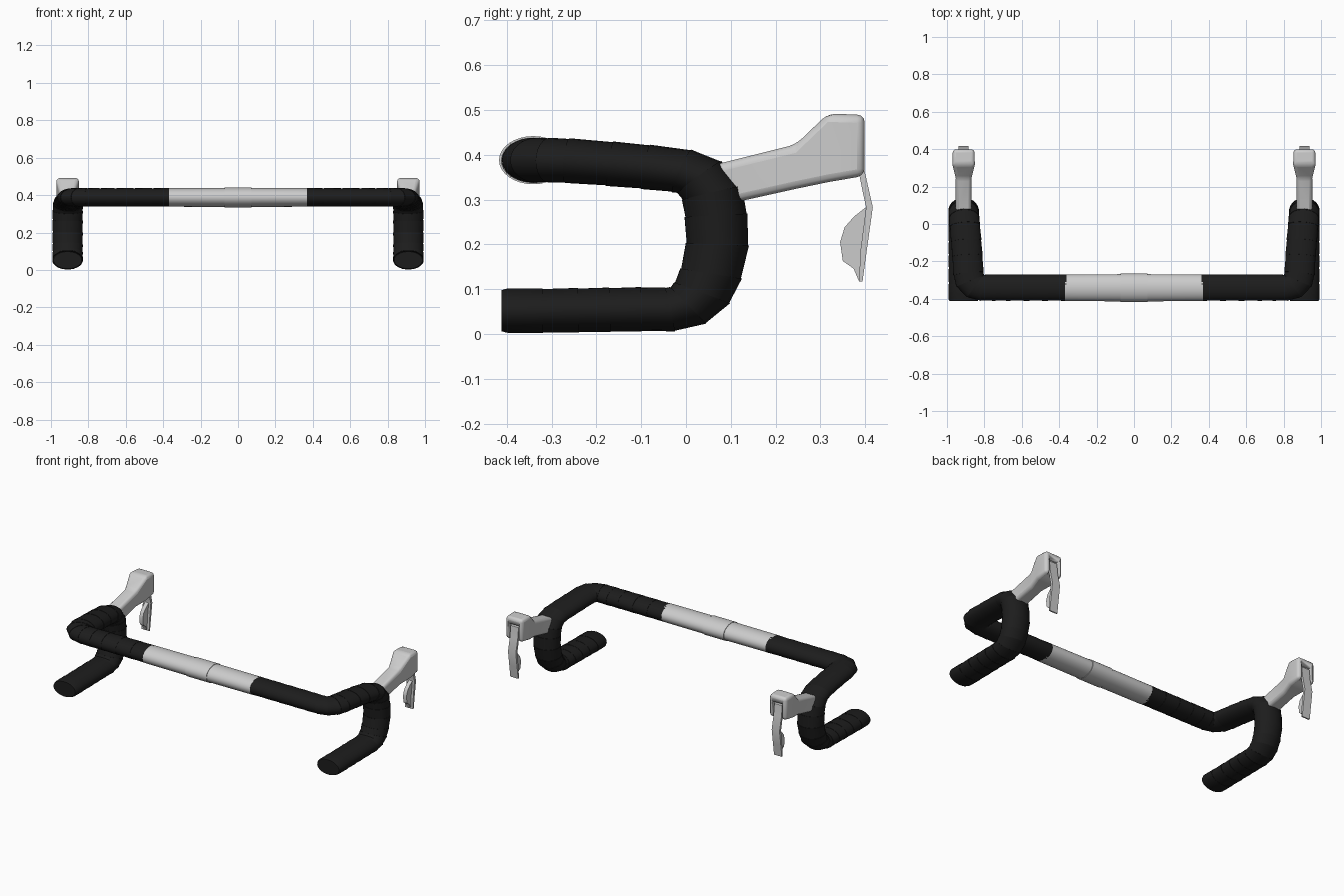
import bpy, bmesh, math
from mathutils import Vector

if "Cube" in bpy.data.objects:
    bpy.data.objects.remove(bpy.data.objects["Cube"])

RAD = Vector((0.082, 0.071, 0.050))   # tube radii along x, y, z
CX = 0.911                            # x of hoods and drops


def make_object(name, bm, mat=None, mirror=True, angle=35):
    bmesh.ops.recalc_face_normals(bm, faces=bm.faces)
    me = bpy.data.meshes.new(name)
    bm.to_mesh(me)
    bm.free()
    ob = bpy.data.objects.new(name, me)
    bpy.context.collection.objects.link(ob)
    if mat:
        me.materials.append(mat)
    bpy.ops.object.select_all(action='DESELECT')
    ob.select_set(True)
    bpy.context.view_layer.objects.active = ob
    bpy.ops.object.shade_smooth_by_angle(angle=math.radians(angle))
    if mirror:
        ob.modifiers.new("mirror", 'MIRROR').use_mirror_merge = False
    return ob


def bridge(bm, rings):
    for a, b in zip(rings, rings[1:]):
        n = len(a)
        for i in range(n):
            j = (i + 1) % n
            bm.faces.new((a[i], a[j], b[j], b[i]))
    bm.faces.new(rings[0])
    bm.faces.new(rings[-1])


def tube(name, nodes, mat=None, mirror=True, sides=24):
    """Sweep a circle along (x, y, z, radii) nodes; several radii make a step."""
    pts = [Vector([c / r for c, r in zip(n[:3], RAD)]) for n in nodes]
    bm = bmesh.new()
    rings, prev, side = [], None, Vector((0, 0, 1))
    for k, p in enumerate(pts):
        d0 = (p - pts[k - 1]).normalized() if k else None
        d1 = (pts[k + 1] - p).normalized() if k < len(pts) - 1 else None
        t = ((d0 or d1) + (d1 or d0)).normalized()
        if prev:
            side = prev.rotation_difference(t) @ side
        side = (side - t * side.dot(t)).normalized()
        up = t.cross(side)
        prev = t
        for r in nodes[k][3]:
            ring = []
            for i in range(sides):
                a = 2 * math.pi * i / sides
                q = p + (side * math.cos(a) + up * math.sin(a)) * r
                ring.append(bm.verts.new([c * s for c, s in zip(q, RAD)]))
            rings.append(ring)
    bridge(bm, rings)
    return make_object(name, bm, mat, mirror)


black = bpy.data.materials.new("black_tape")
black.diffuse_color = (0.012, 0.012, 0.012, 1)
black.use_nodes = True
black.node_tree.nodes["Principled BSDF"].inputs["Base Color"].default_value = black.diffuse_color

# Bar tape: tops, elbow, ramp, curved drop; every wrap has a small step
path = [(.36, -.34, .388), (.46, -.34, .388), (.56, -.34, .388), (.66, -.34, .388),
        (.74, -.34, .388), (.81, -.34, .388), (.85, -.332, .388), (.876, -.305, .388),
        (.885, -.265, .387), (.891, -.17, .380), (.897, -.09, .373), (.904, -.01, .364),
        (.908, .03, .350), (CX, .058, .315), (CX, .067, .265), (CX, .070, .20),
        (CX, .056, .135), (CX, .036, .092), (CX, .005, .064), (CX, -.035, .055),
        (CX, -.10, .055), (CX, -.17, .054), (CX, -.24, .053), (CX, -.32, .052)]
nodes = [(*p, (.97, 1.0)) for p in path]
nodes += [(CX, -.40, .052, (.99,)), (CX, -.412, .052, (.92,))]
tube("bar_tape", nodes, black)

# Clamp sleeve in the middle, with a thicker centre band
one = (1.0,)
tube("centre_sleeve", [(-.37, -.341, .388, one), (-.073, -.341, .388, (1.02, 1.075)),
                       (.073, -.341, .388, (1.075, 1.02)), (.37, -.341, .388, one)],
     mirror=False, sides=32)

# Brake hoods: neck flaring into a boxy head (top y, top z, bottom y, bottom z, half width)
bm = bmesh.new()
rings = []
for yt, zt, yb, zb, w in [(.06, .377, .11, .294, .043), (.245, .423, .245, .324, .042),
                          (.317, .492, .317, .339, .060), (.399, .489, .399, .353, .058)]:
    rings.append([bm.verts.new(v) for v in ((CX - w, yb, zb), (CX + w, yb, zb),
                                            (CX + w, yt, zt), (CX - w, yt, zt))])
bridge(bm, rings)
hood = make_object("brake_hood", bm, mirror=False)
bev = hood.modifiers.new("bevel", 'BEVEL')
bev.width, bev.segments, bev.angle_limit = .017, 3, math.radians(25)

# Slot for the lever in the hood front
bm = bmesh.new()
bmesh.ops.create_cube(bm, size=1)
for v in bm.verts:
    v.co = Vector((CX + v.co.x * .07, .42 + v.co.y * .09, .385 + v.co.z * .13))
cutter = make_object("slot_cutter", bm, mirror=False)
cutter.hide_render = True
cutter.hide_set(True)
cut = hood.modifiers.new("slot", 'BOOLEAN')
cut.object, cut.operation, cut.solver = cutter, 'DIFFERENCE', 'EXACT'
hood.modifiers.new("mirror", 'MIRROR').use_mirror_merge = False


def plate(name, outline, half_width):
    """Side outline in (y, z) extruded across x."""
    bm = bmesh.new()
    bridge(bm, [[bm.verts.new((CX + s * half_width, y, z)) for y, z in outline]
                for s in (-1, 1)])
    return make_object(name, bm, angle=30)


# Brake lever blade
plate("brake_lever", [(.370, .442), (.390, .435), (.398, .367), (.417, .283), (.404, .19),
                      (.394, .117), (.386, .117), (.390, .19), (.402, .283),
                      (.396, .310), (.386, .360), (.370, .39)], .027)

# Shift paddle behind the blade
plate("shift_paddle", [(.403, .284), (.375, .262), (.354, .238), (.344, .205), (.350, .163),
                       (.374, .146), (.386, .118), (.394, .19)], .012)
